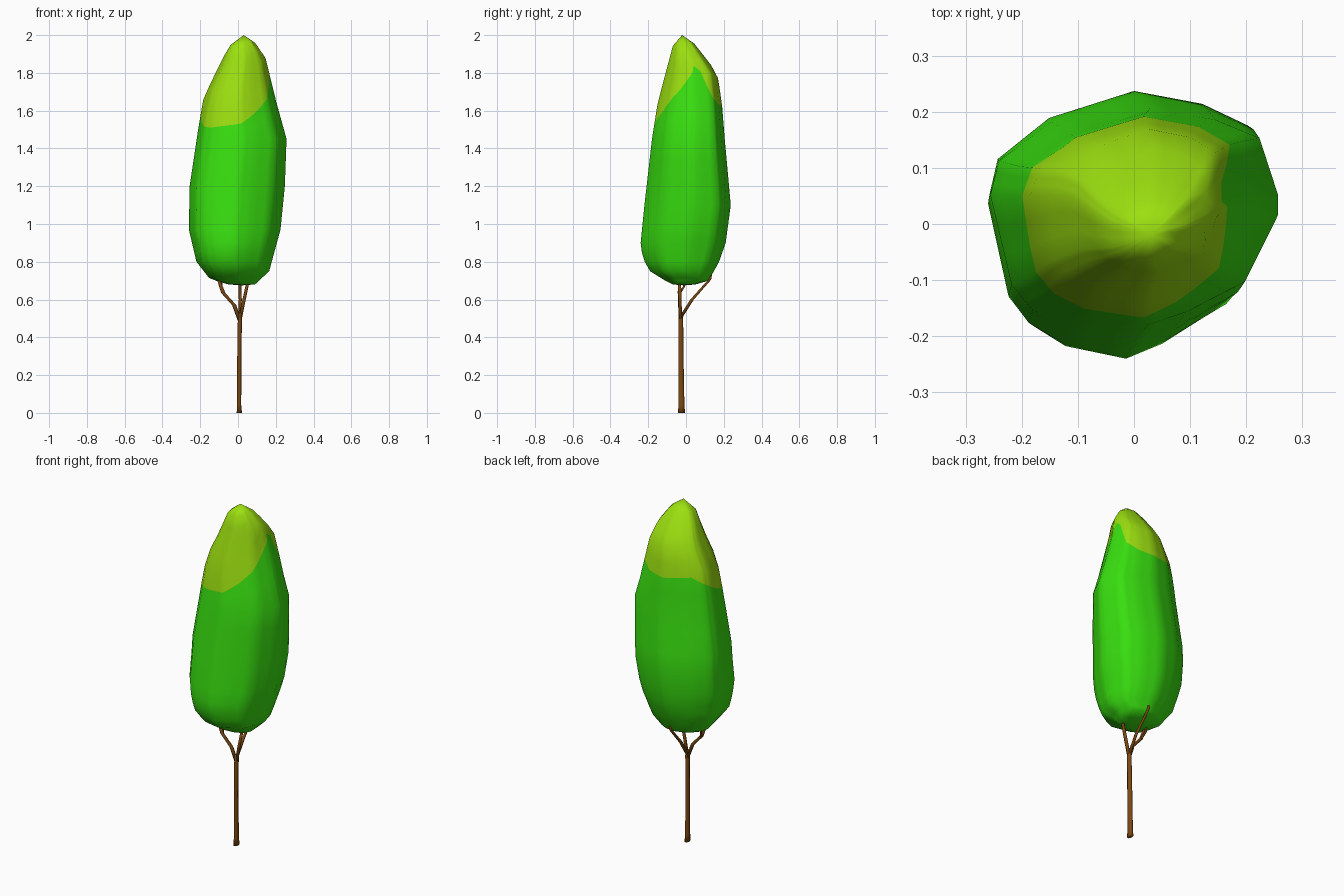
import bpy, bmesh, math
from mathutils import Vector


def material(name, rgb):
    m = bpy.data.materials.new(name)
    m.diffuse_color = (*rgb, 1)
    return m


GREEN = material("leaf green", (0.040, 0.74, 0.005))
LIME = material("lime tip", (0.33, 0.74, 0.005))
BROWN = material("bark brown", (0.20, 0.065, 0.006))


def finish(bm, name, mats):
    bmesh.ops.recalc_face_normals(bm, faces=bm.faces)
    me = bpy.data.meshes.new(name)
    bm.to_mesh(me)
    bm.free()
    for m in mats:
        me.materials.append(m)
    me.polygons.foreach_set("use_smooth", [True] * len(me.polygons))
    ob = bpy.data.objects.new(name, me)
    bpy.context.collection.objects.link(ob)
    return ob


def interp(pts, t):
    """Piecewise linear lookup in a list of (key, value)."""
    for (a, va), (b, vb) in zip(pts, pts[1:]):
        if t <= b:
            return va + (vb - va) * max(0, t - a) / (b - a)
    return pts[-1][1]


# Crown extents on each side by height
X_LO = [(0.68, -0.05), (0.71, -0.15), (0.8, -0.22), (0.97, -0.26), (1.2, -0.256),
        (1.52, -0.208), (1.67, -0.182), (1.94, -0.05), (2, 0.029)]
X_HI = [(0.68, 0.09), (0.75, 0.165), (0.97, 0.225), (1.2, 0.248), (1.45, 0.257),
        (1.55, 0.226), (1.74, 0.18), (1.88, 0.145), (1.96, 0.09), (2, 0.031)]
Y_LO = [(0.68, -0.07), (0.7, -0.11), (0.75, -0.19), (0.82, -0.23), (0.9, -0.24),
        (1.1, -0.22), (1.45, -0.18), (1.64, -0.15), (1.81, -0.105), (1.96, -0.065), (2, -0.021)]
Y_HI = [(0.68, 0.05), (0.7, 0.12), (0.8, 0.175), (0.9, 0.21), (1.1, 0.237),
        (1.45, 0.205), (1.64, 0.19), (1.8, 0.165), (1.96, 0.04), (2, -0.019)]
# Crown outline from above, scaled to the unit square
OUTLINE = [(1, 0.2), (0.86, 0.73), (0.53, 0.9), (0.04, 1), (-0.57, 0.79), (-0.94, 0.47),
           (-1, 0.19), (-0.85, -0.54), (-0.7, -0.75), (-0.46, -0.9), (0.02, -1),
           (0.31, -0.88), (0.75, -0.6), (1, 0.02)]
# Height of the lime edge by angle
EDGE = [(0, 1.79), (10, 1.84), (22, 1.81), (40, 1.67), (60, 1.63), (90, 1.62), (135, 1.64),
        (180, 1.55), (200, 1.52), (225, 1.51), (270, 1.53), (300, 1.6), (325, 1.67), (360, 1.79)]


def surface(u, v, z):
    xl, xh, yl, yh = (interp(p, z) for p in (X_LO, X_HI, Y_LO, Y_HI))
    return Vector(((xl + xh) / 2 + u * (xh - xl) / 2, (yl + yh) / 2 + v * (yh - yl) / 2, z))


# Crown: fixed lower rings, one ring along the lime edge, then rings to the tip
columns = []
for (u0, v0), (u1, v1) in zip(OUTLINE, OUTLINE[1:] + OUTLINE[:1]):
    for k in range(3):
        columns.append((u0 + (u1 - u0) * k / 3, v0 + (v1 - v0) * k / 3))
LOWER = [0.68, 0.7, 0.715, 0.75, 0.8, 0.85, 0.9, 0.97, 1.1, 1.2, 1.33, 1.45]
UPPER = [0.2, 0.4, 0.58, 0.74, 0.88]
bm = bmesh.new()
grid = []
for u, v in columns:
    edge = interp(EDGE, math.degrees(math.atan2(v, u)) % 360)
    heights = LOWER + [(1.45 + edge) / 2, edge] + [edge + (2 - edge) * f for f in UPPER]
    grid.append([bm.verts.new(surface(u, v, z)) for z in heights])
tip = bm.verts.new((0.03, -0.02, 2))
base = bm.verts.new((0.02, -0.01, 0.675))
edge_row = len(LOWER) + 1
for a, b in zip(grid, grid[1:] + grid[:1]):
    bm.faces.new((base, b[0], a[0]))
    for r in range(len(a) - 1):
        f = bm.faces.new((a[r], b[r], b[r + 1], a[r + 1]))
        f.material_index = int(r >= edge_row)
    bm.faces.new((a[-1], b[-1], tip)).material_index = 1
finish(bm, "crown", [GREEN, LIME])


# Trunk and branches: six-sided tapering tubes; points are x, y, z, radius x, radius y
def tube(name, points, sides=6):
    bm = bmesh.new()
    rings = []
    for x, y, z, rx, ry in points:
        rings.append([bm.verts.new((x + rx * math.cos(math.tau * i / sides),
                                    y + ry * math.sin(math.tau * i / sides), z))
                      for i in range(sides)])
    for a, b in zip(rings, rings[1:]):
        for i in range(sides):
            j = (i + 1) % sides
            bm.faces.new((a[i], a[j], b[j], b[i]))
    bm.faces.new(rings[0][::-1])
    bm.faces.new(rings[-1])
    return finish(bm, name, [BROWN])


tube("trunk", [(0.007, -0.024, 0, 0.014, 0.022), (0.006, -0.024, 0.04, 0.011, 0.018),
               (0.007, -0.027, 0.3, 0.011, 0.016), (0.010, -0.028, 0.5, 0.011, 0.015),
               (0.011, -0.028, 0.53, 0.010, 0.013)])
tube("right_branch", [(0.010, -0.028, 0.49, 0.009, 0.011), (0.028, -0.032, 0.58, 0.009, 0.010),
                      (0.056, -0.034, 0.71, 0.008, 0.009)])
tube("left_branch", [(0.008, -0.028, 0.49, 0.010, 0.011), (-0.020, -0.033, 0.57, 0.011, 0.010),
                     (-0.078, -0.036, 0.635, 0.011, 0.009), (-0.108, -0.036, 0.72, 0.008, 0.008)])
tube("left_twig", [(-0.075, -0.034, 0.63, 0.007, 0.007), (-0.09, -0.01, 0.67, 0.006, 0.006),
                   (-0.085, 0.0, 0.72, 0.006, 0.006)])
tube("back_branch", [(0.010, -0.025, 0.51, 0.008, 0.011), (0.012, 0.032, 0.60, 0.008, 0.011),
                     (0.010, 0.125, 0.705, 0.007, 0.009), (0.010, 0.132, 0.73, 0.006, 0.007)])
